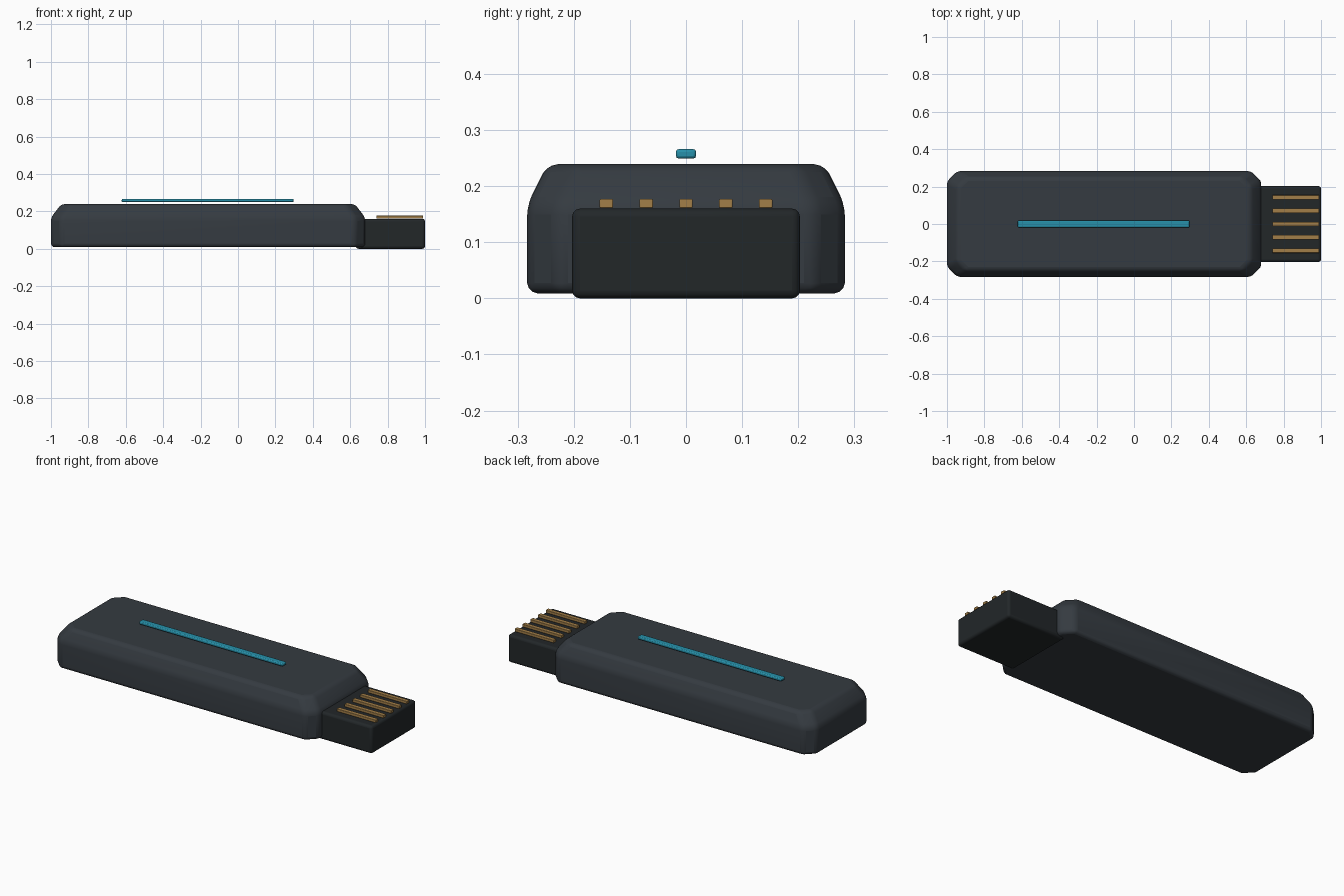
import bpy, bmesh, math

if "Cube" in bpy.data.objects:
    bpy.data.objects.remove(bpy.data.objects["Cube"])

def material(name, color):
    m = bpy.data.materials.new(name)
    m.diffuse_color = (*color, 1)
    m.use_nodes = True
    m.node_tree.nodes["Principled BSDF"].inputs["Base Color"].default_value = m.diffuse_color
    return m

body_mat = material("slate_plastic", (0.035, 0.043, 0.052))
plug_mat = material("black_plastic", (0.016, 0.02, 0.022))
gold_mat = material("gold_contact", (0.36, 0.21, 0.065))
teal_mat = material("teal_strip", (0.02, 0.28, 0.40))

def finish(bm, name, mat, bevel, segments):
    bmesh.ops.recalc_face_normals(bm, faces=bm.faces)
    me = bpy.data.meshes.new(name)
    bm.to_mesh(me)
    bm.free()
    ob = bpy.data.objects.new(name, me)
    bpy.context.collection.objects.link(ob)
    me.materials.append(mat)
    mod = ob.modifiers.new("soft_edges", 'BEVEL')
    mod.width, mod.segments = bevel, segments
    mod.limit_method = 'ANGLE'
    mod.angle_limit = math.radians(20)
    bpy.ops.object.select_all(action='DESELECT')
    bpy.context.view_layer.objects.active = ob
    ob.select_set(True)
    bpy.ops.object.shade_smooth_by_angle(angle=math.radians(35))
    return ob

def box(name, lo, hi, mat, bevel, segments=2):
    bm = bmesh.new()
    bmesh.ops.create_cube(bm, size=1)
    for v in bm.verts:
        v.co = [(a + b) / 2 + c * (b - a) for a, b, c in zip(lo, hi, v.co)]
    return finish(bm, name, mat, bevel, segments)

def octagon(hx, hy, c):
    q = [(hx, hy - c), (hx - c, hy)]
    return (q + [(-x, y) for x, y in reversed(q)]
            + [(-x, -y) for x, y in q] + [(x, -y) for x, y in reversed(q)])

# Body: chamfered-corner block with a sloping top rim
bm = bmesh.new()
rings = []
for hx, hy, c, z in ((0.84, 0.283, 0.055, 0.009),
                     (0.84, 0.283, 0.055, 0.167),
                     (0.785, 0.247, 0.05, 0.239)):
    rings.append([bm.verts.new((x - 0.16, y, z)) for x, y in octagon(hx, hy, c)])
for a, b in zip(rings, rings[1:]):
    for i in range(8):
        j = (i + 1) % 8
        bm.faces.new((a[i], a[j], b[j], b[i]))
bm.faces.new(rings[0])
bm.faces.new(rings[-1])
finish(bm, "body", body_mat, 0.018, 3)

# Plug
box("plug", (0.63, -0.203, 0), (1.0, 0.203, 0.16), plug_mat, 0.014, 3)

# Contacts along the top of the plug
for i in range(5):
    y = (i - 2) * 0.071
    box(f"contact_{i + 1}", (0.74, y - 0.012, 0.161), (0.99, y + 0.012, 0.177),
        gold_mat, 0.002)

# Indicator strip held just above the body
box("indicator_strip", (-0.622, -0.018, 0.249), (0.298, 0.018, 0.266), teal_mat, 0.005)
